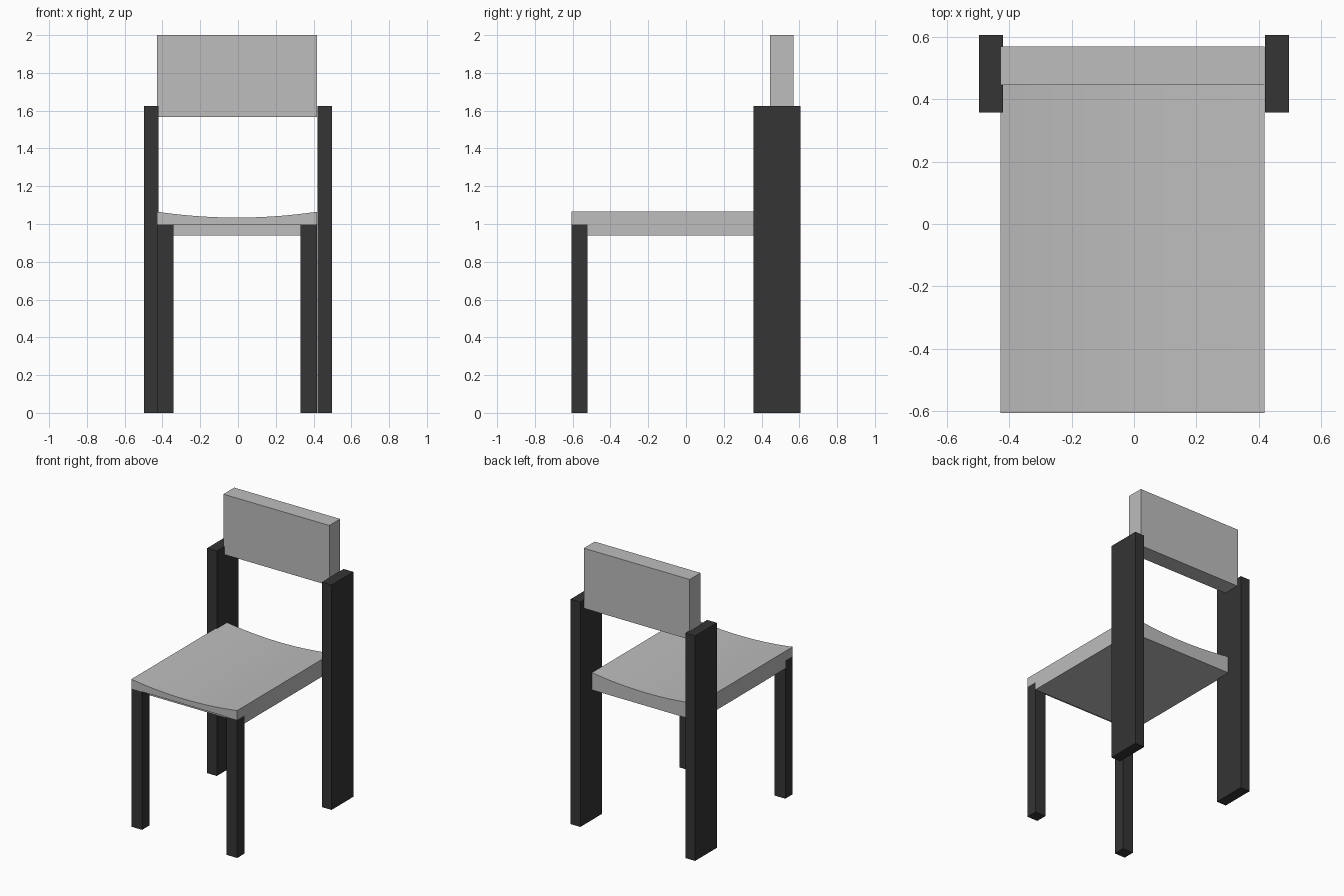
import bpy
import bmesh
import math

cube = bpy.data.objects.get("Cube")
if cube:
    bpy.data.objects.remove(cube, do_unlink=True)


def make_material(name, value):
    mat = bpy.data.materials.new(name)
    mat.use_nodes = True
    colour = (value, value, value, 1)
    mat.diffuse_color = colour
    mat.node_tree.nodes["Principled BSDF"].inputs["Base Color"].default_value = colour
    return mat


LIGHT = make_material("light grey", 0.51)
DARK = make_material("charcoal", 0.035)


def extrude_profile(name, points, y0, y1, mat):
    """Extrude an XZ outline from y0 to y1."""
    bm = bmesh.new()
    face = bm.faces.new([bm.verts.new((x, y0, z)) for x, z in points])
    result = bmesh.ops.extrude_face_region(bm, geom=[face])
    moved = [v for v in result["geom"] if isinstance(v, bmesh.types.BMVert)]
    bmesh.ops.translate(bm, verts=moved, vec=(0, y1 - y0, 0))
    bmesh.ops.recalc_face_normals(bm, faces=bm.faces)
    mesh = bpy.data.meshes.new(name)
    bm.to_mesh(mesh)
    bm.free()
    mesh.materials.append(mat)
    obj = bpy.data.objects.new(name, mesh)
    bpy.context.collection.objects.link(obj)
    return obj


def box(name, x, y, z, mat):
    outline = [(x[0], z[0]), (x[1], z[0]), (x[1], z[1]), (x[0], z[1])]
    return extrude_profile(name, outline, y[0], y[1], mat)


# Shared measurements
CENTRE, HALF = -0.005, 0.423
FRONT, SEAT_BACK, LEG_BACK = -0.606, 0.475, -0.522
LEG_TOP, SEAT_TOP, DIP = 0.997, 1.065, 0.031
LEFT, RIGHT = CENTRE + HALF, CENTRE - HALF

# Seat with a shallow circular dip across its width
radius = (HALF ** 2 + DIP ** 2) / (2 * DIP)
sweep = math.asin(HALF / radius)
steps = 32
outline = [(RIGHT, LEG_TOP), (LEFT, LEG_TOP)]
for i in range(steps + 1):
    a = sweep * (1 - 2 * i / steps)
    outline.append((CENTRE + radius * math.sin(a),
                    SEAT_TOP - DIP + radius * (1 - math.cos(a))))
seat = extrude_profile("seat", outline, FRONT, SEAT_BACK, LIGHT)
bpy.ops.object.select_all(action="DESELECT")
seat.select_set(True)
bpy.context.view_layer.objects.active = seat
bpy.ops.object.shade_smooth_by_angle(angle=math.radians(30))

# Lower seat slab, set back behind the front legs
box("seat_base", (RIGHT, LEFT), (LEG_BACK, SEAT_BACK), (0.94, LEG_TOP), LIGHT)

# Backrest between the posts
box("backrest", (RIGHT, LEFT), (0.445, 0.569), (1.566, 2.0), LIGHT)

# Front legs and tall back posts
for side, s in (("left", 1), ("right", -1)):
    leg_x = sorted((CENTRE + s * 0.337, CENTRE + s * HALF))
    box(side + "_front_leg", leg_x, (FRONT, LEG_BACK), (0, LEG_TOP), DARK)
    post_x = sorted((s * 0.42, s * 0.497))
    box(side + "_back_post", post_x, (0.358, 0.606), (0, 1.625), DARK)
